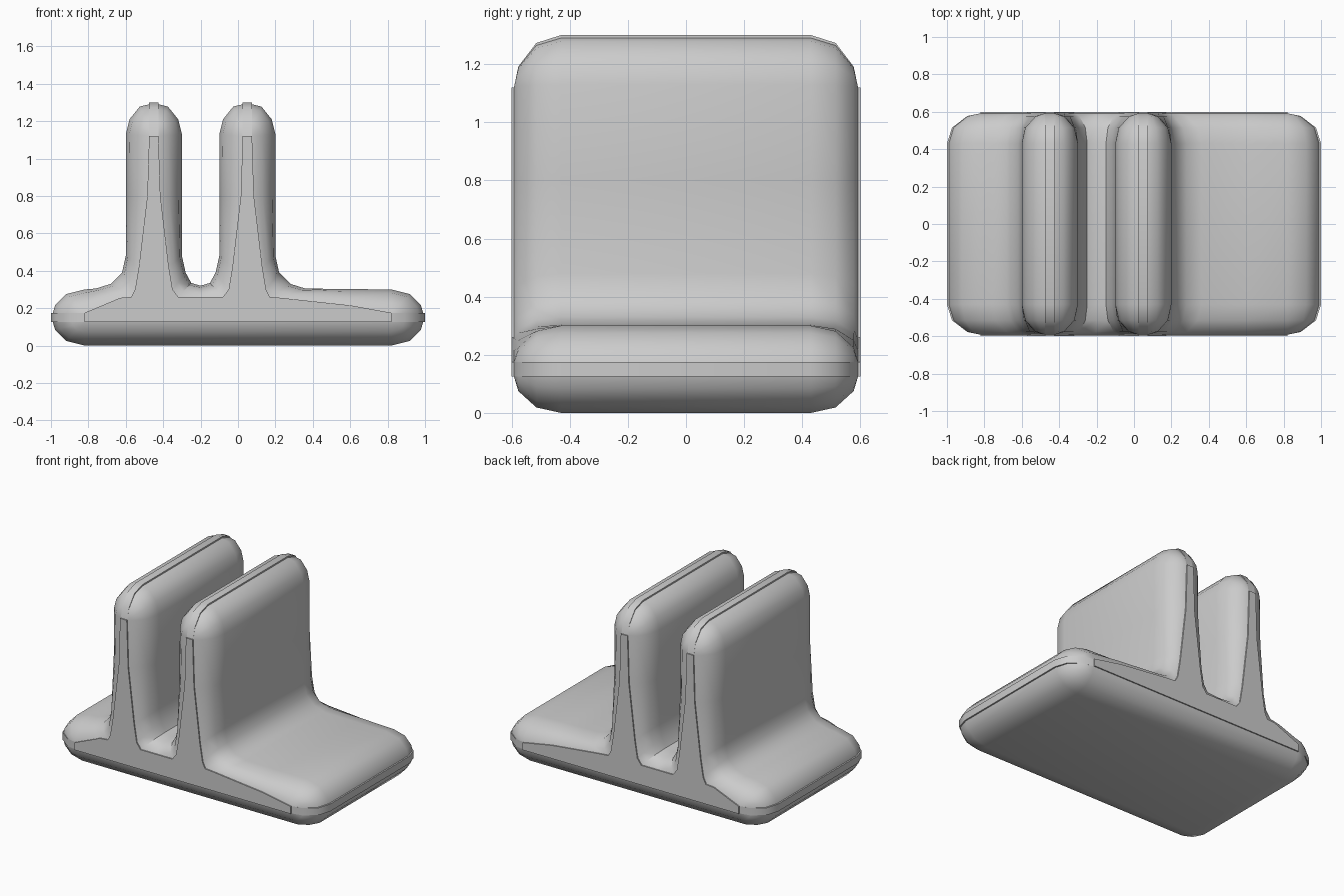
import bpy, bmesh, math

cube = bpy.data.objects.get("Cube")
if cube:
    bpy.data.objects.remove(cube, do_unlink=True)

grey = bpy.data.materials.new("light_grey")
grey.use_nodes = True
colour = (0.6, 0.6, 0.6, 1)
grey.diffuse_color = colour
grey.node_tree.nodes["Principled BSDF"].inputs["Base Color"].default_value = colour

# Profile points: x, z on the main body, then x, z on the flat end face
OUTER_FLARE = [(.31, .305, .18, .255), (.23, .33, .12, .26)]
INNER_FLARE = [(.20, .335, .13, .26)]
WALL_SIDE = [(.17, .39, .10, .30), (.15, .48, .08, .42), (.15, .80, .035, .80)]
WALL_TIP = [(.15, 1.13), (.13, 1.21), (.075, 1.278), (.025, 1.29), (.025, 1.3)]
BASE_EDGE = [(.82, .3), (.92, .275), (.978, .215), (.99, .175), (1, .175)]


def mirrored(points):
    return [(-x, z, -ex, ez) for x, z, ex, ez in points]


def wall(centre, left_flare, right_flare):
    """Up one side of an upright wall, over the round top and down the other."""
    side = WALL_SIDE + [(x, z, .025, 1.12) for x, z in WALL_TIP]
    loop = mirrored(left_flare + side) + (right_flare + side)[::-1]
    return [(x + centre, z, ex + centre, ez) for x, z, ex, ez in loop]


# Rounded edge of the base, with a thin raised rim at mid height
upper = [(x, z, .82, .175) for x, z in BASE_EDGE]
lower = [(x, .3 - z, .82, .125) for x, z in BASE_EDGE[::-1]]
base_end = upper + lower

profile = (mirrored(base_end)[::-1]
           + wall(-.45, OUTER_FLARE, INNER_FLARE)
           + [(-.2, .32, -.2, .26)]
           + wall(.05, INNER_FLARE, OUTER_FLARE)
           + [(.6, .302, .6, .215)]
           + base_end)

# Depth stations: y and how far the section has shrunk to the end face
half = [(.6, 1), (.592, 1), (.577, .6), (.515, .15), (.43, 0)]
stations = [(-y, t) for y, t in half] + half[::-1]

bm = bmesh.new()
rings = []
for y, t in stations:
    rings.append([bm.verts.new((x + (ex - x) * t, y, z + (ez - z) * t))
                  for x, z, ex, ez in profile])
count = len(profile)
for a, b in zip(rings, rings[1:]):
    for i in range(count):
        j = (i + 1) % count
        bm.faces.new((a[i], a[j], b[j], b[i]))
bm.faces.new(rings[0])
bm.faces.new(rings[-1][::-1])
bmesh.ops.remove_doubles(bm, verts=bm.verts, dist=.0005)
bmesh.ops.recalc_face_normals(bm, faces=bm.faces)

mesh = bpy.data.meshes.new("base_with_twin_walls")
bm.to_mesh(mesh)
bm.free()
mesh.materials.append(grey)
stand = bpy.data.objects.new("base_with_twin_walls", mesh)
bpy.context.collection.objects.link(stand)

bpy.ops.object.select_all(action='DESELECT')
stand.select_set(True)
bpy.context.view_layer.objects.active = stand
bpy.ops.object.shade_smooth_by_angle(angle=math.radians(40))
